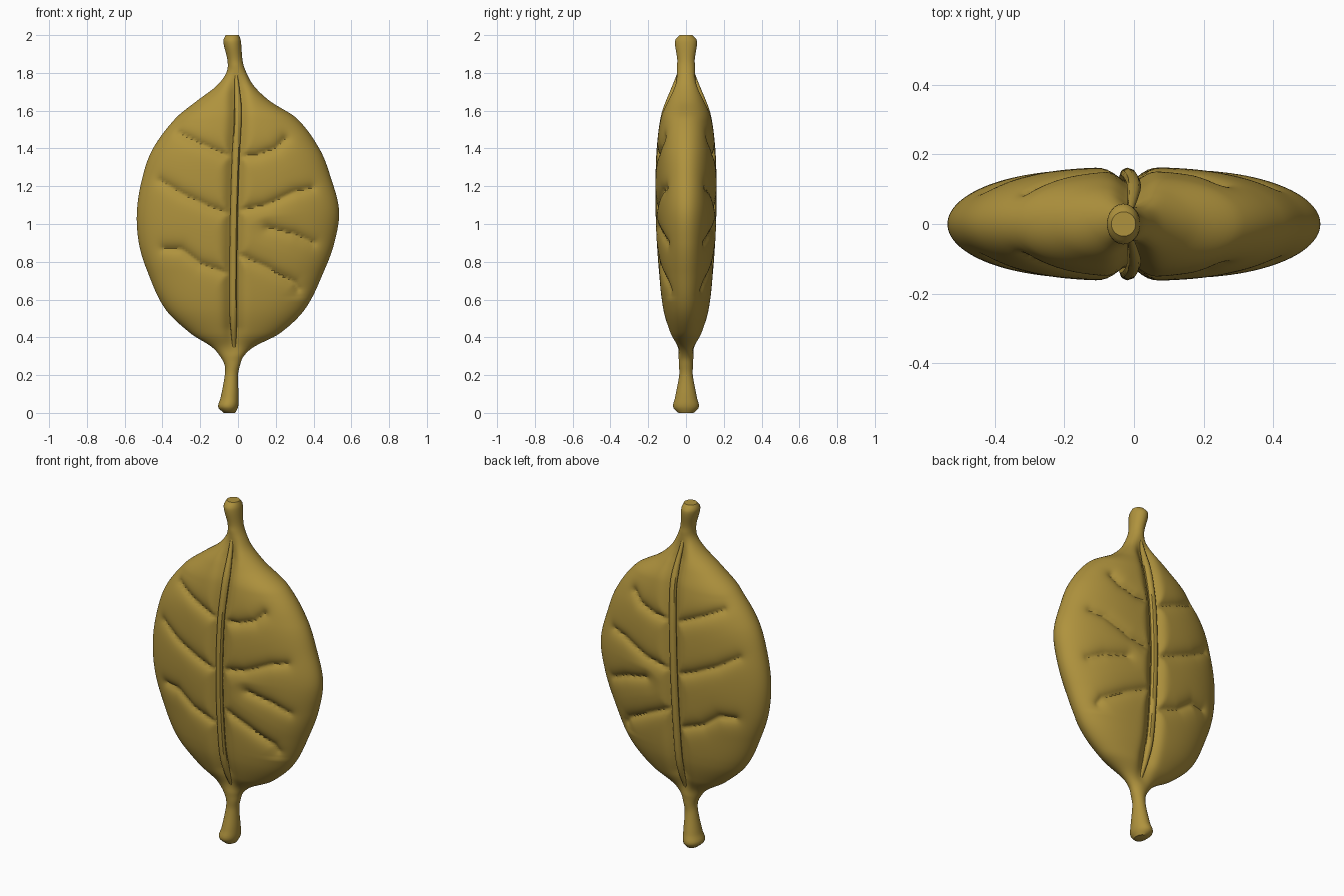
import bpy, math
from mathutils import Vector

if "Cube" in bpy.data.objects:
    bpy.data.objects.remove(bpy.data.objects["Cube"])

mat = bpy.data.materials.new("olive gold")
mat.diffuse_color = (0.43, 0.29, 0.047, 1)
mat.use_nodes = True
mat.node_tree.nodes["Principled BSDF"].inputs["Base Color"].default_value = mat.diffuse_color

# z, left edge, right edge, half thickness
PROFILE = [
    (0.00, -0.075, -0.015, 0.04), (0.03, -0.105, 0.00, 0.068), (0.08, -0.092, 0.003, 0.058),
    (0.20, -0.07, 0.00, 0.036), (0.25, -0.07, 0.01, 0.037), (0.30, -0.095, 0.03, 0.04),
    (0.35, -0.14, 0.085, 0.052), (0.42, -0.25, 0.22, 0.085), (0.55, -0.385, 0.355, 0.122),
    (0.75, -0.48, 0.455, 0.145), (0.90, -0.525, 0.51, 0.156), (1.07, -0.535, 0.535, 0.163),
    (1.25, -0.505, 0.49, 0.163), (1.40, -0.45, 0.43, 0.157), (1.56, -0.33, 0.31, 0.137),
    (1.65, -0.22, 0.17, 0.11), (1.73, -0.115, 0.085, 0.082), (1.80, -0.062, 0.045, 0.06),
    (1.86, -0.055, 0.025, 0.046), (1.97, -0.078, 0.015, 0.058), (2.00, -0.065, 0.005, 0.035)]

RIB = [(0.30, -0.02), (0.6, -0.025), (1.0, -0.022), (1.35, -0.012), (1.6, 0.0), (1.82, -0.012)]

# side veins as (x, z) paths, pressed into front and back alike
VEINS = [
    [(-.31, 1.48), (-.2, 1.425), (-.03, 1.35)],
    [(-.41, 1.23), (-.3, 1.16), (-.15, 1.09), (-.04, 1.05)],
    [(-.39, .87), (-.3, .865), (-.2, .79), (-.04, .73)],
    [(.25, 1.45), (.2, 1.40), (.1, 1.365), (0, 1.355)],
    [(.39, 1.19), (.3, 1.17), (.15, 1.10), (0, 1.07)],
    [(.16, .98), (.3, .945), (.4, .90)],
    [(0, .84), (.15, .77), (.3, .69), (.32, .655)]]


def sample(table, z):
    """Smooth interpolation of a table keyed on its first column."""
    n = len(table)
    i = 0
    while i < n - 2 and z > table[i + 1][0]:
        i += 1
    a, b = table[i], table[i + 1]
    p, q = table[max(i - 1, 0)], table[min(i + 2, n - 1)]
    h = b[0] - a[0]
    t = min(max((z - a[0]) / h, 0), 1)
    out = []
    for k in range(1, len(a)):
        m0 = (b[k] - p[k]) / (b[0] - p[0]) * h
        m1 = (q[k] - a[k]) / (q[0] - a[0]) * h
        out.append((2*t**3 - 3*t*t + 1) * a[k] + (t**3 - 2*t*t + t) * m0
                   + (3*t*t - 2*t**3) * b[k] + (t**3 - t*t) * m1)
    return out


def seg_dist(x, z, a, b):
    dx, dz = b[0] - a[0], b[1] - a[1]
    t = min(max(((x - a[0]) * dx + (z - a[1]) * dz) / (dx*dx + dz*dz), 0), 1)
    return math.hypot(x - a[0] - t * dx, z - a[1] - t * dz)


SEGS = [(a, b) for v in VEINS for a, b in zip(v, v[1:])]


def groove(x, z):
    """Depth of the creases at a point of the leaf face."""
    depth = 0
    if 0.6 < z < 1.55:
        d = min(seg_dist(x, z, a, b) for a, b in SEGS)
        depth = 0.03 * math.exp(-d / 0.028)
    fade = min(max(min(z - 0.30, 1.84 - z) / 0.15, 0), 1)
    d = abs(x - sample(RIB, z)[0])
    return max(depth, 0.042 * fade * math.exp(-(d / 0.045) ** 2))


# leaf body with both stem ends
ROWS, COLS = 170, 200
verts, faces = [], []
for r in range(ROWS + 1):
    z = 2 * r / ROWS
    left, right, thick = sample(PROFILE, z)
    cx, hw = (left + right) / 2, (right - left) / 2
    power = 2 + 0.6 * min(max((hw - 0.1) / 0.3, 0), 1)
    for c in range(COLS):
        t = 2 * math.pi * (c + 0.5) / COLS
        u = math.cos(t)
        x = cx + hw * u
        y = thick * math.sqrt(max(1 - abs(u) ** power, 0))
        y -= min(groove(x, z) * min(1, abs(math.sin(t)) * 1.3), 0.6 * y)
        verts.append((x, -y if t < math.pi else y, z))
for r in range(ROWS):
    for c in range(COLS):
        d = (c + 1) % COLS
        faces.append((r*COLS + d, r*COLS + c, (r+1)*COLS + c, (r+1)*COLS + d))
faces.append(tuple(range(COLS)))
faces.append(tuple(reversed(range(ROWS * COLS, (ROWS + 1) * COLS))))
mesh = bpy.data.meshes.new("leaf_body")
mesh.from_pydata(verts, [], faces)
leaf = bpy.data.objects.new("leaf_body", mesh)
bpy.context.collection.objects.link(leaf)
mesh.materials.append(mat)
bpy.context.view_layer.objects.active = leaf
leaf.select_set(True)
bpy.ops.object.mode_set(mode='EDIT')
bpy.ops.mesh.select_all(action='SELECT')
bpy.ops.mesh.normals_make_consistent(inside=False)
bpy.ops.object.mode_set(mode='OBJECT')
bpy.ops.object.shade_smooth_by_angle(angle=math.radians(45))

# raised midrib on each face
for name, side in (("front_midrib", -1), ("back_midrib", 1)):
    curve = bpy.data.curves.new(name, 'CURVE')
    curve.dimensions = '3D'
    curve.bevel_depth = 0.02
    curve.bevel_resolution = 2
    curve.use_fill_caps = True
    sp = curve.splines.new('POLY')
    N = 40
    sp.points.add(N)
    for i, p in enumerate(sp.points):
        z = 0.31 + 1.5 * i / N
        thick = sample(PROFILE, z)[2]
        end = min(1, 0.35 + min(i, N - i) / 8)
        p.co = (sample(RIB, z)[0], side * (thick - 0.022), z, 1)
        p.radius = end
    curve.materials.append(mat)
    ob = bpy.data.objects.new(name, curve)
    bpy.context.collection.objects.link(ob)
    bpy.ops.object.select_all(action='DESELECT')
    ob.select_set(True)
    bpy.context.view_layer.objects.active = ob
    bpy.ops.object.convert(target='MESH')
    bpy.ops.object.shade_smooth_by_angle(angle=math.radians(45))
